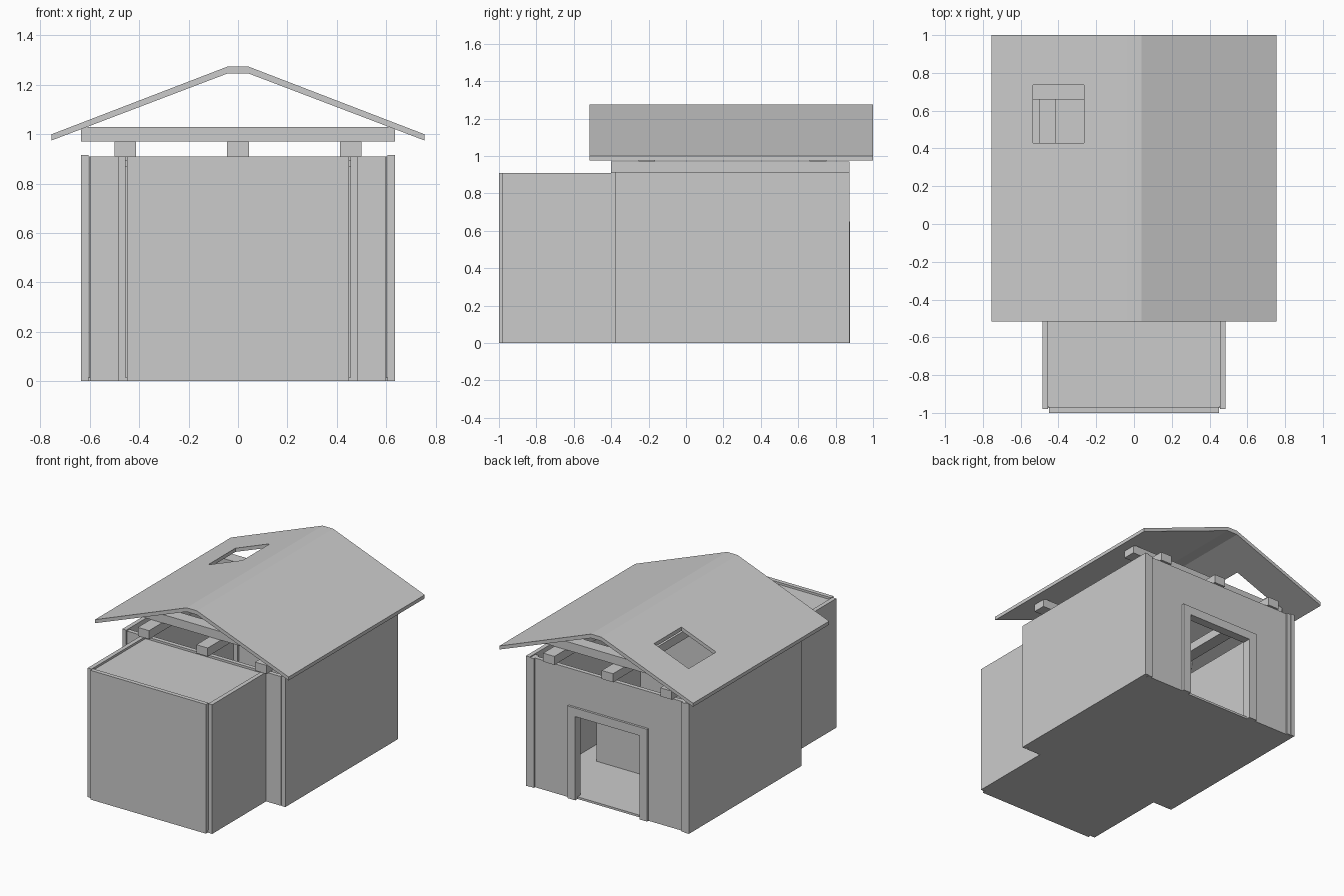
import bpy, bmesh

if "Cube" in bpy.data.objects:
    bpy.data.objects.remove(bpy.data.objects["Cube"])


def prism(name, pts, lo, hi, axis):
    """Extrude a closed profile along 'y' (points are x,z) or 'z' (points are x,y)."""
    bm = bmesh.new()
    vs = [bm.verts.new((a, lo, b) if axis == 'y' else (a, b, lo)) for a, b in pts]
    face = bm.faces.new(vs)
    new = bmesh.ops.extrude_face_region(bm, geom=[face])['geom']
    move = (0, hi - lo, 0) if axis == 'y' else (0, 0, hi - lo)
    bmesh.ops.translate(bm, vec=move, verts=[g for g in new if isinstance(g, bmesh.types.BMVert)])
    bmesh.ops.recalc_face_normals(bm, faces=bm.faces)
    me = bpy.data.meshes.new(name)
    bm.to_mesh(me)
    bm.free()
    ob = bpy.data.objects.new(name, me)
    bpy.context.collection.objects.link(ob)
    return ob


def box(name, x0, x1, y0, y1, z0, z1):
    return prism(name, [(x0, y0), (x1, y0), (x1, y1), (x0, y1)], z0, z1, 'z')


def mirrored(pts):
    return pts + [(-x, v) for x, v in reversed(pts)]


# T-shaped floor
prism("floor", mirrored([(-0.455, -0.975), (-0.455, -0.355), (-0.61, -0.355), (-0.61, 0.85)]),
      0, 0.015, 'z')

# Main room: side walls, corner posts and front wall
for s, side in ((-1, "left"), (1, "right")):
    def side_box(name, a, b, *rest):
        return box(side + "_" + name, min(s * a, s * b), max(s * a, s * b), *rest)
    side_box("wall", 0.605, 0.635, -0.38, 0.875, 0, 0.915)
    side_box("corner_post", 0.575, 0.604, 0.815, 0.872, 0, 0.91)
    side_box("porch_wall", 0.455, 0.485, -0.98, -0.38, 0, 0.91)
box("front_wall", -0.60, 0.60, -0.38, -0.35, 0, 0.91)

# Back wall with a doorway
prism("back_wall", mirrored([(-0.6, 0), (-0.6, 0.91), ])[:4][::-1] and
      [(-0.6, 0), (-0.6, 0.91), (0.6, 0.91), (0.6, 0), (0.25, 0), (0.25, 0.59), (-0.25, 0.59), (-0.25, 0)],
      0.83, 0.86, 'y')

# Door frame
prism("door_frame", mirrored([(-0.25, 0), (-0.31, 0), (-0.31, 0.65)])[:3] +
      [(0.31, 0.65), (0.31, 0), (0.25, 0), (0.25, 0.59), (-0.25, 0.59)], 0.815, 0.876, 'y')

# Front annex: front wall and recessed flat cover
box("annex_front_wall", -0.45, 0.45, -1.0, -0.97, 0, 0.91)
box("annex_cover", -0.455, 0.455, -0.97, -0.38, 0.87, 0.895)

# Ceiling beams: three lengthwise, two across on top
for i, x in enumerate((-0.457, 0, 0.457)):
    box(f"long_beam_{i}", x - 0.044, x + 0.044, -0.40, 0.875, 0.91, 0.97)
for i, y in enumerate((-0.21, 0.705)):
    box(f"cross_beam_{i}", -0.635, 0.635, y - 0.045, y + 0.045, 0.97, 1.03)

# Low counter inside
box("counter", 0.10, 0.46, 0.24, 0.34, 0.015, 0.30)

# Gable roof with a skylight hole
top = [(-0.755, 1.0), (-0.04, 1.275), (0.04, 1.275), (0.755, 1.0)]
under = [(0.755, 0.975), (0.04, 1.247), (-0.04, 1.247), (-0.755, 0.975)]
roof = prism("roof", top + under, -0.515, 1.0, 'y')
cutter = box("skylight_cutter", -0.535, -0.265, 0.43, 0.735, 0.9, 1.4)
cutter.hide_render = True
cutter.display_type = 'WIRE'
cut = roof.modifiers.new("skylight", 'BOOLEAN')
cut.operation = 'DIFFERENCE'
cut.solver = 'EXACT'
cut.object = cutter
